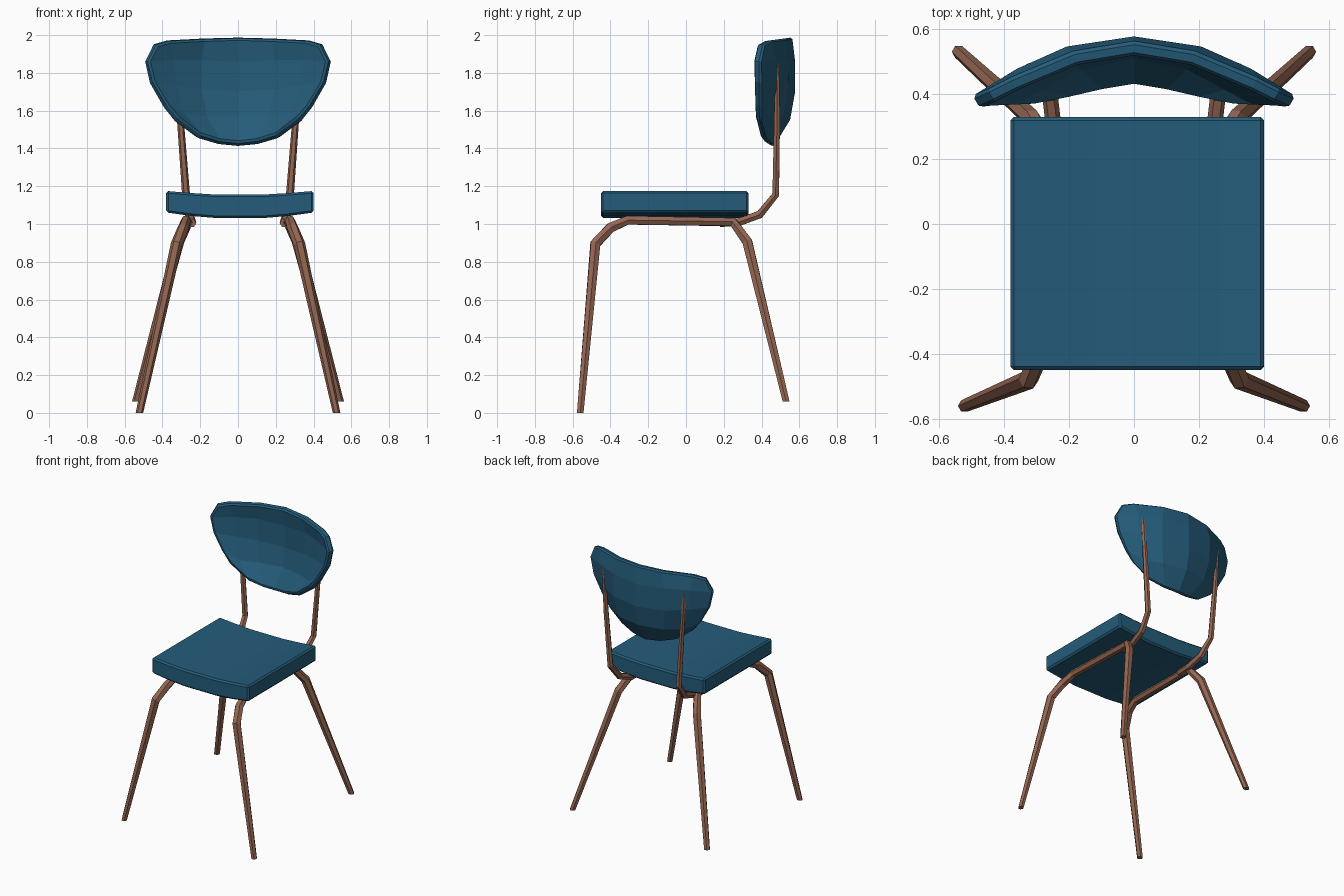
import bpy, bmesh, math
from mathutils import Vector

if "Cube" in bpy.data.objects:
    bpy.data.objects.remove(bpy.data.objects["Cube"])


def material(name, rgb):
    m = bpy.data.materials.new(name)
    m.diffuse_color = (*rgb, 1)
    m.use_nodes = True
    m.node_tree.nodes["Principled BSDF"].inputs["Base Color"].default_value = m.diffuse_color
    return m


BLUE = material("blue", (0.018, 0.107, 0.195))
WOOD = material("wood", (0.30, 0.135, 0.085))


def add_object(name, bm, mat):
    bmesh.ops.recalc_face_normals(bm, faces=bm.faces)
    mesh = bpy.data.meshes.new(name)
    bm.to_mesh(mesh)
    bm.free()
    mesh.materials.append(mat)
    ob = bpy.data.objects.new(name, mesh)
    bpy.context.collection.objects.link(ob)
    return ob


def tube(name, path, radii, sides=6, flat_start=False, flat_end=False):
    """Faceted tapered tube along a path; flat ends are cut level."""
    pts = [Vector(p) for p in path]
    bm = bmesh.new()
    rings = []
    last = len(pts) - 1
    for i, (p, r) in enumerate(zip(pts, radii)):
        d_in = (p - pts[i - 1]).normalized() if i else None
        d_out = (pts[i + 1] - p).normalized() if i < last else None
        t = ((d_in or d_out) + (d_out or d_in)).normalized()
        if i == 0 and flat_start:
            t = Vector((0, 0, 1))
        if i == last and flat_end:
            t = Vector((0, 0, -1))
        side = Vector((1, 0, 0))
        side = (side - t * side.dot(t)).normalized()
        up = t.cross(side)
        rings.append([bm.verts.new(p + r * (math.cos(a) * side + math.sin(a) * up))
                      for a in (2 * math.pi * k / sides for k in range(sides))])
    for a, b in zip(rings, rings[1:]):
        for k in range(sides):
            n = (k + 1) % sides
            bm.faces.new((a[k], a[n], b[n], b[k]))
    bm.faces.new(rings[0])
    bm.faces.new(rings[-1])
    return add_object(name, bm, WOOD)


# Seat: slightly dished cushion, bevelled along its outer edges
bm = bmesh.new()
section = [(-0.38, 1.061, 1.175), (-0.25, 1.043, 1.164), (-0.12, 1.032, 1.156),
           (0.14, 1.032, 1.156), (0.27, 1.043, 1.164), (0.40, 1.061, 1.175)]
outline = [(x, lo) for x, lo, hi in section] + [(x, hi) for x, lo, hi in reversed(section)]
face = bm.faces.new([bm.verts.new((x, -0.45, z)) for x, z in outline])
ext = bmesh.ops.extrude_face_region(bm, geom=[face])
bmesh.ops.translate(bm, vec=(0, 0.78, 0),
                    verts=[v for v in ext["geom"] if isinstance(v, bmesh.types.BMVert)])
seat = add_object("seat", bm, BLUE)
bev = seat.modifiers.new("edge", "BEVEL")
bev.width = 0.011
bev.segments = 1
bev.limit_method = "ANGLE"
bev.angle_limit = math.radians(40)

# Backrest: curved shell, right half of each row, mirrored and thickened
rows = [
    [(0, .54, 1.985), (.18, .51, 1.98), (.37, .43, 1.97), (.44, .395, 1.95)],
    [(0, .555, 1.86), (.20, .525, 1.87), (.35, .458, 1.87), (.485, .375, 1.86)],
    [(0, .555, 1.70), (.20, .522, 1.71), (.34, .45, 1.73), (.46, .377, 1.75)],
    [(0, .53, 1.56), (.17, .495, 1.56), (.29, .43, 1.57), (.39, .378, 1.63)],
    [(0, .445, 1.42), (.10, .428, 1.43), (.20, .405, 1.46), (.33, .383, 1.555)],
]
bm = bmesh.new()
grid = [[bm.verts.new((-x, y, z)) for x, y, z in reversed(r[1:])] +
        [bm.verts.new(p) for p in r] for r in rows]
for a, b in zip(grid, grid[1:]):
    for k in range(len(a) - 1):
        bm.faces.new((a[k], a[k + 1], b[k + 1], b[k]))
back = add_object("backrest", bm, BLUE)
sol = back.modifiers.new("thickness", "SOLIDIFY")
sol.thickness = 0.045
sol.offset = 0
bev = back.modifiers.new("rim", "BEVEL")
bev.width = 0.01
bev.segments = 1
bev.limit_method = "ANGLE"
bev.angle_limit = math.radians(55)

# Frame: each side has one bent tube for both legs, and a back post
for s, label in ((-1, "left"), (1, "right")):
    legs = [(.522, -.56, 0), (.325, -.48, .895), (.29, -.40, .98), (.275, -.31, 1.02),
            (.265, .25, 1.01), (.315, .325, .905), (.54, .53, .06)]
    tube(f"{label}_legs", [(s * x, y, z) for x, y, z in legs],
         [.02, .031, .03, .027, .027, .03, .021], flat_start=True, flat_end=True)
    post = [(.245, .18, 1.005), (.245, .28, 1.01), (.258, .39, 1.05),
            (.275, .475, 1.155), (.305, .482, 1.55), (.325, .482, 1.85)]
    tube(f"{label}_back_post", [(s * x, y, z) for x, y, z in post],
         [.024, .024, .024, .021, .018, .012])
